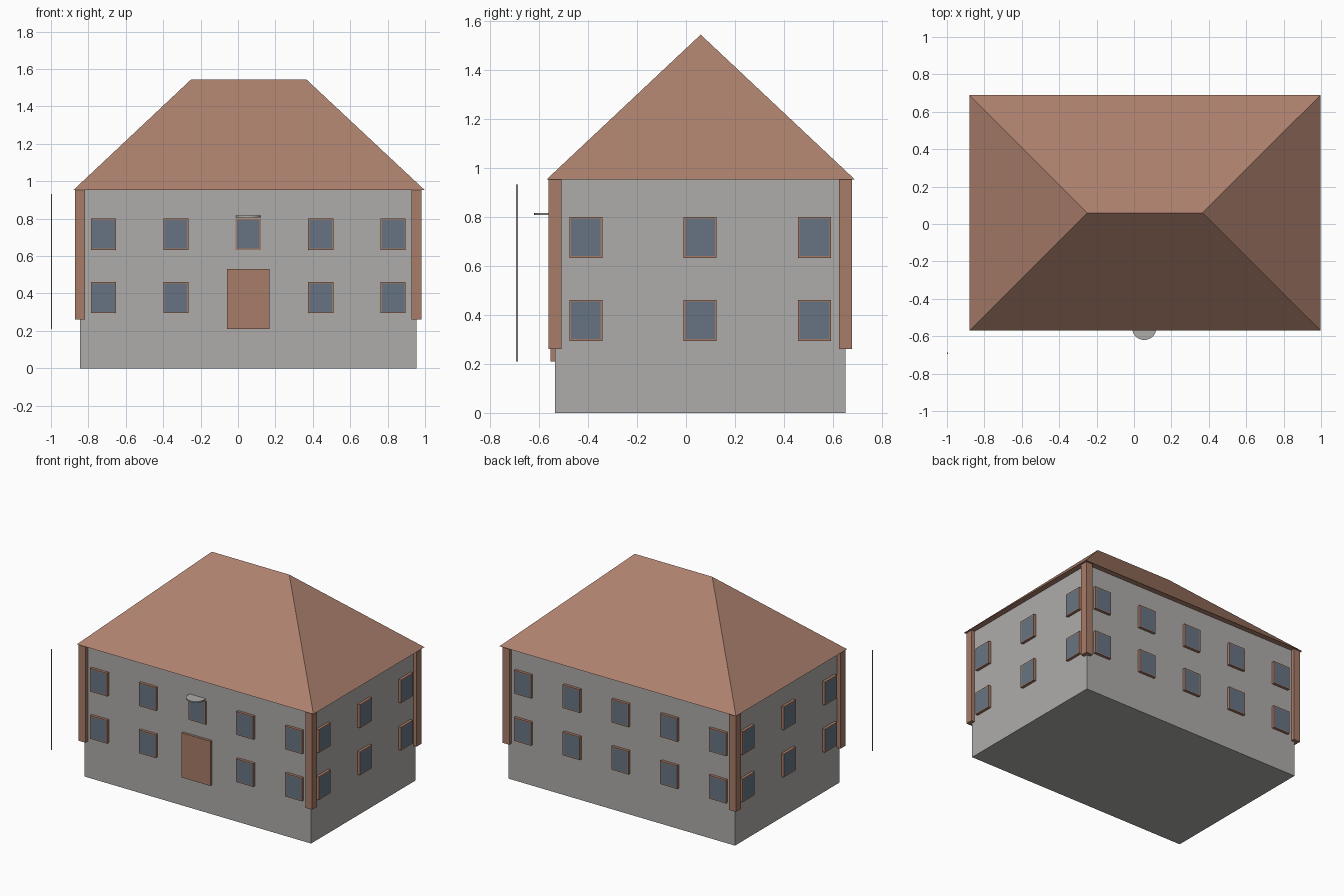
import bpy, bmesh
from mathutils import Matrix, Vector

cube = bpy.data.objects.get("Cube")
if cube:
    bpy.data.objects.remove(cube, do_unlink=True)


def material(name, rgb):
    m = bpy.data.materials.new(name)
    m.use_nodes = True
    m.diffuse_color = (*rgb, 1)
    m.node_tree.nodes["Principled BSDF"].inputs["Base Color"].default_value = (*rgb, 1)
    return m


WALL = material("grey plaster", (0.42, 0.415, 0.40))
ROOF = material("roof tile", (0.42, 0.22, 0.155))
TRIM = material("brown trim", (0.39, 0.20, 0.137))
GLASS = material("blue grey glass", (0.137, 0.175, 0.226))


def add_object(name, bm, *mats):
    bmesh.ops.recalc_face_normals(bm, faces=bm.faces[:])
    mesh = bpy.data.meshes.new(name)
    bm.to_mesh(mesh)
    bm.free()
    for m in mats:
        mesh.materials.append(m)
    obj = bpy.data.objects.new(name, mesh)
    bpy.context.collection.objects.link(obj)
    return obj


def box(name, lo, hi, mat):
    lo, hi = Vector(lo), Vector(hi)
    bm = bmesh.new()
    bmesh.ops.create_cube(bm, size=1, matrix=Matrix.Translation((lo + hi) / 2)
                          @ Matrix.Diagonal((*(hi - lo), 1)))
    return add_object(name, bm, mat)


CX, CY = 0.055, 0.058      # centre of the house
HX, HY = 0.90, 0.593       # half size of the walls
EAVE, RIDGE = 0.953, 1.545

# Walls
box("walls", (CX - HX, CY - HY, 0), (CX + HX, CY + HY, EAVE), WALL)

# Hipped roof: four eave corners rising to a ridge
bm = bmesh.new()
eaves = [bm.verts.new((x, y, EAVE)) for x, y in
         ((-0.88, -0.57), (0.998, -0.57), (0.998, 0.69), (-0.88, 0.69))]
left, right = [bm.verts.new((x, 0.06, RIDGE)) for x in (-0.25, 0.365)]
a, b, c, d = eaves
for face in ((a, b, right, left), (b, c, right), (c, d, left, right),
             (d, a, left), (d, c, b, a)):
    bm.faces.new(face)
add_object("roof", bm, ROOF)

# Corner posts
for sx, xname in ((-1, "right"), (1, "left")):
    for sy, yname in ((-1, "front"), (1, "back")):
        x, y, r = CX + sx * HX, CY + sy * HY, 0.027
        box(f"{yname}_{xname}_corner_post", (x - r, y - r, 0.26),
            (x + r, y + r, EAVE), TRIM)


# Window: trim box whose outer face is inset to form the pane
def window(name, x, y, z, normal, depth=0.02):
    n = Vector(normal)
    side = Vector((abs(n.y), abs(n.x), 0))
    size = side * 0.135 + Vector((abs(n.x), abs(n.y), 0)) * depth * 2
    size.z = 0.167
    bm = bmesh.new()
    bmesh.ops.create_cube(bm, size=1, matrix=Matrix.Translation((x, y, z))
                          @ Matrix.Diagonal((*size, 1)))
    bm.normal_update()
    pane = max(bm.faces, key=lambda f: f.normal.dot(n))
    bmesh.ops.inset_region(bm, faces=[pane], thickness=0.01)
    pane.material_index = 1
    add_object(name, bm, TRIM, GLASS)


for floor, z in (("lower", 0.378), ("upper", 0.717)):
    for s, wall in ((-1, "front"), (1, "back")):
        for i in range(5):
            middle_front = wall == "front" and i == 2
            if middle_front and floor == "lower":
                continue   # the door stands here
            window(f"{wall}_{floor}_window_{i + 1}", CX + (i - 2) * 0.387,
                   CY + s * HY, z, (0, s, 0), 0.008 if middle_front else 0.02)
    for s, wall in ((-1, "right"), (1, "left")):
        for i in range(3):
            window(f"{wall}_{floor}_window_{i + 1}", CX + s * HX,
                   CY + (i - 1) * 0.467, z, (s, 0, 0))

# Door
box("front_door", (-0.06, -0.553, 0.21), (0.168, -0.52, 0.53), TRIM)

# Round canopy above the middle window
bm = bmesh.new()
bmesh.ops.create_cone(bm, cap_ends=True, segments=32, radius1=0.065, radius2=0.065,
                      depth=0.009, matrix=Matrix.Translation((CX, -0.555, 0.812)))
add_object("canopy", bm, WALL)

# Thin free-standing pole
box("pole", (-1.0, -0.694, 0.21), (-0.995, -0.686, 0.932), WALL)
